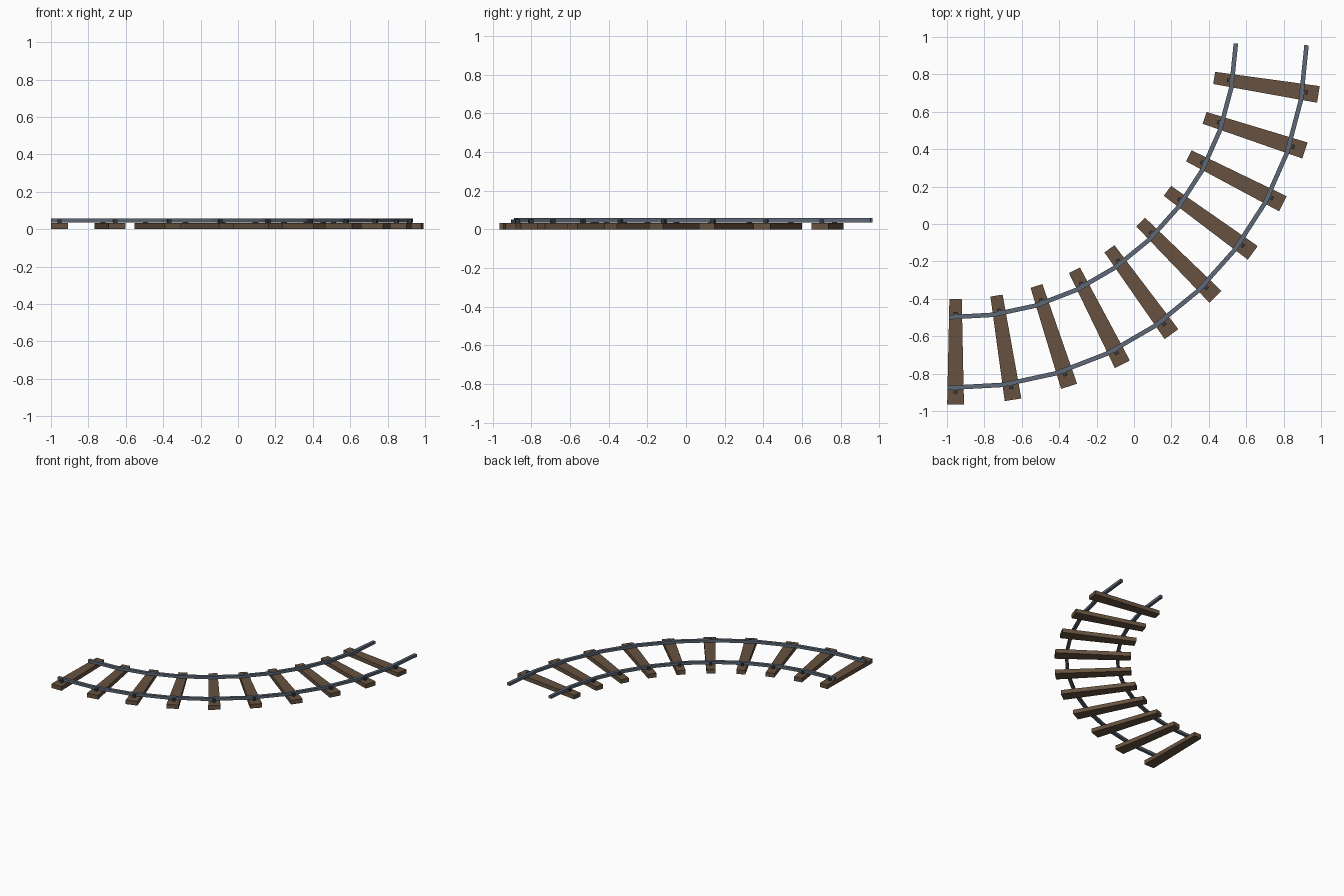
import bpy, bmesh, math

if "Cube" in bpy.data.objects:
    bpy.data.objects.remove(bpy.data.objects["Cube"])

CX, CY = -0.954, 1.0          # centre of the curve
STEP = math.radians(9)
COUNT = 10
RAIL_IN, RAIL_OUT = 1.499, 1.877


def material(name, rgb):
    m = bpy.data.materials.new(name)
    m.diffuse_color = (*rgb, 1)
    m.use_nodes = True
    m.node_tree.nodes["Principled BSDF"].inputs["Base Color"].default_value = m.diffuse_color
    return m


wood = material("brown wood", (0.135, 0.085, 0.050))
steel = material("blue grey steel", (0.110, 0.140, 0.185))
iron = material("dark iron", (0.035, 0.040, 0.048))


def polar(r, t, a, z):
    """Point at radius r on the ray at angle a, shifted sideways by t."""
    c, s = math.cos(a), math.sin(a)
    return (CX + r * c - t * s, CY + r * s + t * c, z)


def make(name, mat, sections, closed_ends=True):
    """Loft equal-sized rings of points into a closed flat-shaded solid."""
    bm = bmesh.new()
    rings = [[bm.verts.new(p) for p in ring] for ring in sections]
    n = len(rings[0])
    for a, b in zip(rings, rings[1:]):
        for i in range(n):
            j = (i + 1) % n
            bm.faces.new((a[i], a[j], b[j], b[i]))
    bm.faces.new(rings[0])
    bm.faces.new(rings[-1])
    bmesh.ops.recalc_face_normals(bm, faces=bm.faces)
    mesh = bpy.data.meshes.new(name)
    bm.to_mesh(mesh)
    bm.free()
    mesh.materials.append(mat)
    bpy.context.collection.objects.link(bpy.data.objects.new(name, mesh))


def radial_block(name, mat, a, r0, w0, r1, w1, z0, z1):
    """Block along a ray, half width w0 at r0 growing to w1 at r1."""
    make(name, mat, [[polar(r, -w, a, z0), polar(r, w, a, z0),
                      polar(r, w, a, z1), polar(r, -w, a, z1)]
                     for r, w in ((r0, w0), (r1, w1))])


# Sleepers, wider on the outside of the curve, each with two spikes
for k in range(COUNT):
    a = -math.pi / 2 + k * STEP
    radial_block("sleeper", wood, a, 1.400, 0.033, 1.964, 0.045, 0.0, 0.033)
    for r in (RAIL_IN - 0.017, RAIL_OUT + 0.017):
        radial_block("spike", iron, a, r - 0.012, 0.010, r + 0.012, 0.011,
                     0.030, 0.052)

# Rails, ten straight segments each
start = -math.pi / 2 - math.radians(1.35)
for name, r in (("inner_rail", RAIL_IN), ("outer_rail", RAIL_OUT)):
    make(name, steel, [[polar(r + d, 0, start + k * STEP, z)
                        for d, z in ((-0.012, 0.036), (0.012, 0.036),
                                     (0.012, 0.058), (-0.012, 0.058))]
                       for k in range(COUNT + 1)])
